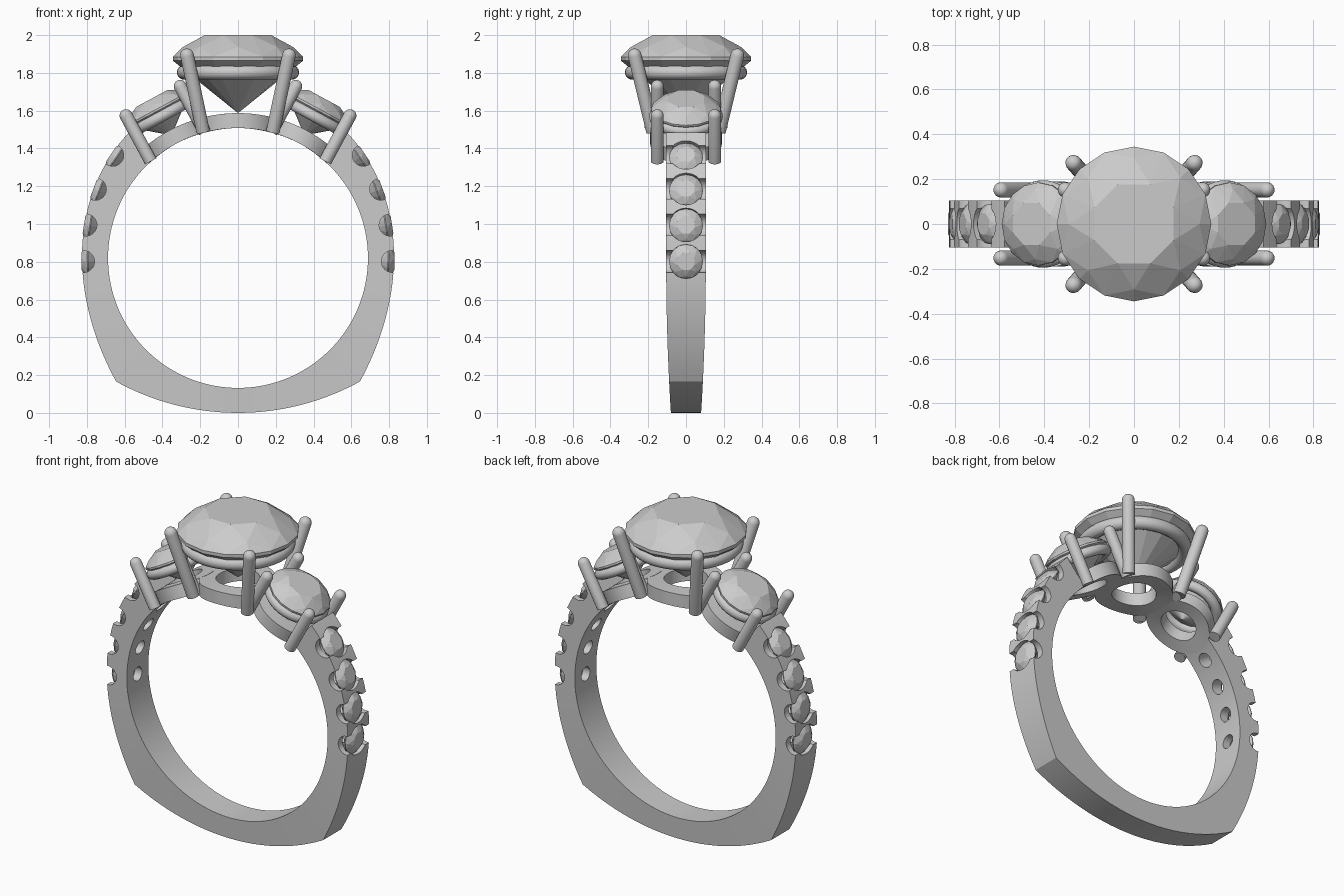
import bpy, bmesh
from math import sin, cos, tan, atan, atan2, sqrt, pi, radians, degrees, hypot
from mathutils import Matrix, Vector

if "Cube" in bpy.data.objects:
    bpy.data.objects.remove(bpy.data.objects["Cube"])

CZ, R_IN = 0.82, 0.688          # finger hole centre height and radius
SIDE = 28.4                     # tilt of the side stones, degrees from vertical


def frame(deg, dist=0.0):
    """Local z points radially out of the finger hole."""
    return (Matrix.Translation((0, 0, CZ)) @ Matrix.Rotation(radians(deg), 4, 'Y')
            @ Matrix.Translation((0, 0, dist)))


def finish(name, bm, mat=Matrix(), smooth=True):
    bmesh.ops.recalc_face_normals(bm, faces=bm.faces[:])
    me = bpy.data.meshes.new(name)
    bm.to_mesh(me)
    bm.free()
    me.transform(mat)
    ob = bpy.data.objects.new(name, me)
    bpy.context.collection.objects.link(ob)
    if smooth:
        shade(ob)
    return ob


def select(ob):
    bpy.ops.object.select_all(action='DESELECT')
    ob.select_set(True)
    bpy.context.view_layer.objects.active = ob


def shade(ob):
    select(ob)
    bpy.ops.object.shade_smooth_by_angle(angle=radians(30))


def loft(bm, rings, closed):
    """Skin rings of points; close them up or cap the ends."""
    vs = [[bm.verts.new(p) for p in ring] for ring in rings]
    n = len(vs[0])
    for i in range(len(vs) if closed else len(vs) - 1):
        a, b = vs[i], vs[(i + 1) % len(vs)]
        for j in range(n):
            k = (j + 1) % n
            bm.faces.new((a[j], a[k], b[k], b[j]))
    if not closed:
        bm.faces.new(vs[0])
        bm.faces.new(vs[-1])


def lathe(name, profile, mat, n=24, closed=False, smooth=True):
    bm = bmesh.new()
    loft(bm, [[(r * cos(2 * pi * j / n), r * sin(2 * pi * j / n), h) for j in range(n)]
              for r, h in profile], closed)
    return finish(name, bm, mat, smooth)


def prong(name, bottom, top, r):
    a, b = Vector(bottom), Vector(top)
    d = b - a
    prof = [(r, 0)] + [(r * cos(radians(t)), d.length + r * sin(radians(t)))
                       for t in (0, 18, 36, 54, 72, 86)]
    mat = Matrix.Translation(a) @ d.to_track_quat('Z', 'Y').to_matrix().to_4x4()
    lathe(name, prof, mat, 20)


def seat_ring(name, mat, major, minor):
    prof = [(major + minor * cos(2 * pi * k / 14), minor * sin(2 * pi * k / 14))
            for k in range(14)]
    lathe(name, prof, mat, 48, closed=True)


def base_ring(name, deg, r_in, r_out):
    """Flat collar bent around the finger hole."""
    bm = bmesh.new()
    rings = []
    for rad, cyl in ((r_in, R_IN), (r_out, R_IN), (r_out, 0.767), (r_in, 0.767)):
        pts = [(rad * cos(2 * pi * j / 48), rad * sin(2 * pi * j / 48)) for j in range(48)]
        rings.append([(x, y, sqrt(cyl * cyl - x * x)) for x, y in pts])
    loft(bm, rings, True)
    finish(name, bm, frame(deg))


def gem(name, mat, radius):
    """Brilliant cut: convex hull of table, crown, girdle and culet points."""
    bm = bmesh.new()
    for r, h, n, off in ((.19, .125, 8, 22.5), (.292, .062, 8, 0), (.345, .01, 16, 0),
                         (.345, -.01, 16, 0), (.004, -.285, 8, 22.5)):
        for k in range(n):
            a = 2 * pi * k / n + radians(off)
            bm.verts.new((r * cos(a), r * sin(a), h))
    bmesh.ops.convex_hull(bm, input=bm.verts[:])
    finish(name, bm, mat @ Matrix.Scale(radius / .345, 4), smooth=False)


# shank: outer radius as a smooth function of the angle from the top
KEYS = ((41, .88), (80, .83), (110, .84), (135.4, .919))


def outer_r(p):
    total = 0
    for i, (a, r) in enumerate(KEYS):
        for j, (b, _) in enumerate(KEYS):
            if i != j:
                r *= (p - b) / (a - b)
        total += r
    return total


side = []
for i in range(41):
    p = 41 + (135.4 - 41) * i / 40
    side.append((outer_r(p) * sin(radians(p)), CZ + outer_r(p) * cos(radians(p))))
cx, cz = side[-1]
arc_r = (cx * cx + cz * cz) / (2 * cz)
base = [(cx * (1 - i / 12), arc_r - sqrt(arc_r ** 2 - (cx * (1 - i / 12)) ** 2))
        for i in range(1, 24)]
outline = side + base + [(-x, z) for x, z in reversed(side)]


def half_width(z):
    return .105 - .025 * (max(0, .8 - z) / .8) ** 2


sections = []
for x, z in outline:
    d = hypot(x, z - CZ)
    xi, zi = x / d * R_IN, CZ + (z - CZ) / d * R_IN
    w, wi = half_width(z), half_width(zi)
    sections.append([(x, -w, z), (x, w, z), (xi, wi, zi), (xi, -wi, zi)])
bm = bmesh.new()
loft(bm, sections, False)
shank = finish("shank", bm, smooth=False)

# small stones down both shoulders, with drilled seats and side notches
cutters = []
for s, label in ((1, "right"), (-1, "left")):
    for k, p in enumerate((50.7, 64.3, 77.8, 91.3)):
        slope = (outer_r(p + 1) - outer_r(p - 1)) / radians(2) / outer_r(p)
        m = frame(s * p, outer_r(p)) @ Matrix.Rotation(-s * atan(slope), 4, 'Y')
        cutters.append(lathe("seat_cutter", [(.09, .1), (.09, -.035), (.042, -.09), (.042, -.35)],
                             m, 28, smooth=False))
        cutters.append(lathe("notch_cutter", [(.058, -.2), (.058, .2)],
                             m @ Matrix.Translation((0, 0, -.008)) @ Matrix.Rotation(pi / 2, 4, 'X'),
                             25, smooth=False))
        gem(f"{label}_shoulder_stone_{k + 1}", m @ Matrix.Translation((0, 0, -.03)), .09)
for c in cutters:
    c.hide_render = True
    mod = shank.modifiers.new("cut", 'BOOLEAN')
    mod.operation, mod.solver, mod.object = 'DIFFERENCE', 'EXACT', c
    select(shank)
    bpy.ops.object.modifier_apply(modifier=mod.name)
    bpy.data.objects.remove(c)
shade(shank)

# centre stone and its basket
gem("centre_stone", Matrix.Translation((0, 0, 1.875)), .345)
seat_ring("centre_seat_ring", Matrix.Translation((0, 0, 1.803)), .286, .038)
base_ring("centre_base_ring", 0, .125, .22)
for sx in (-1, 1):
    for sy in (-1, 1):
        prong("centre_prong", (sx * .185, sy * .175, 1.49), (sx * .27, sy * .272, 1.893), .036)

# side stones and their baskets
for s, label in ((1, "right"), (-1, "left")):
    gem(f"{label}_side_stone", frame(s * SIDE, .893), .185)
    seat_ring(f"{label}_side_seat_ring", frame(s * SIDE, .852), .165, .03)
    base_ring(f"{label}_side_base_ring", s * SIDE, .105, .19)
    f = frame(s * SIDE)
    for t in (-.163, .163):
        for y in (-.152, .152):
            prong(f"{label}_side_prong", f @ Vector((t, y, .67)), f @ Vector((t, y, .945)), .034)
